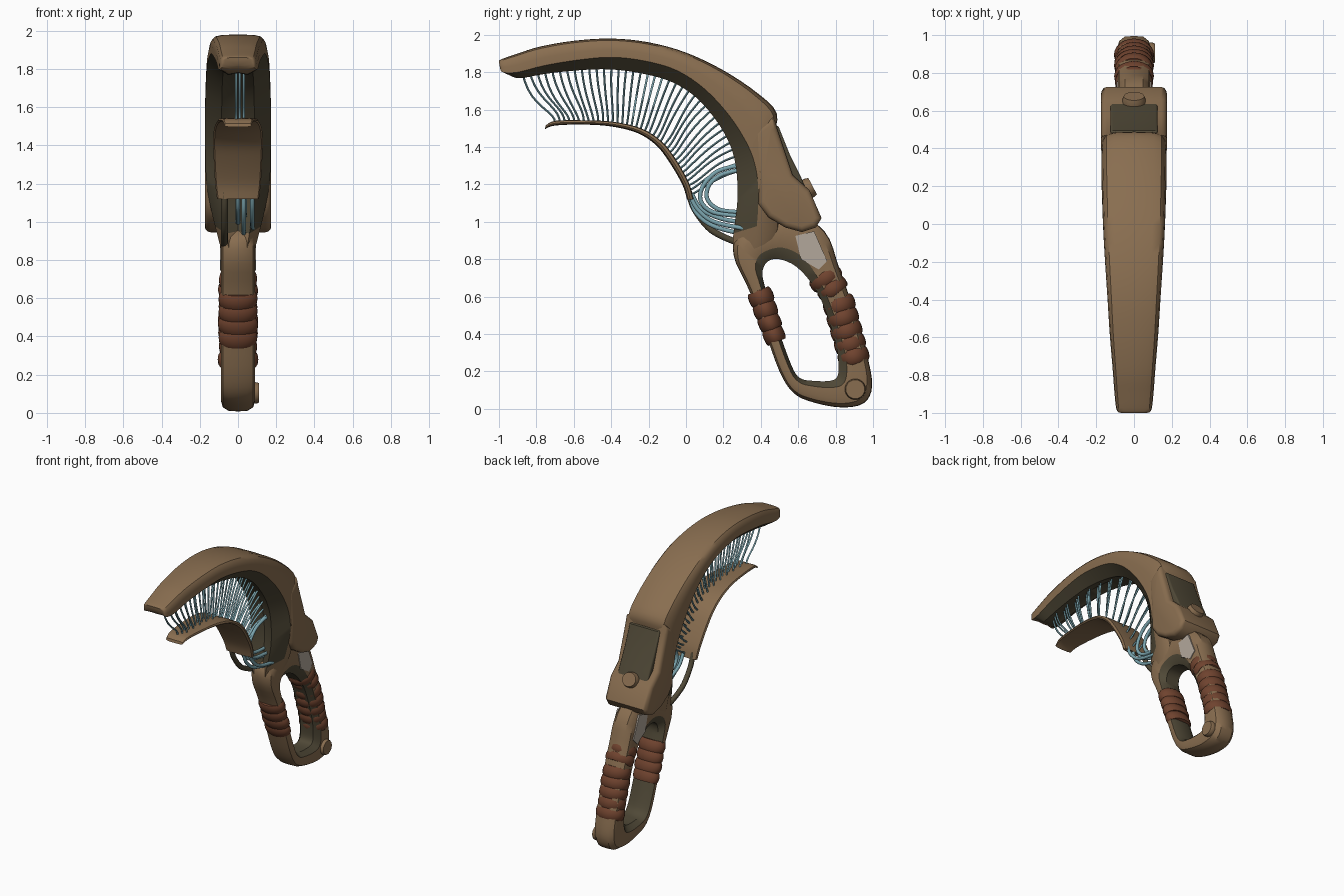
import bpy, bmesh, math, random
from mathutils import Vector

if "Cube" in bpy.data.objects:
    bpy.data.objects.remove(bpy.data.objects["Cube"])
random.seed(4)

def material(name, rgb):
    m = bpy.data.materials.new(name)
    m.diffuse_color = (*rgb, 1)
    m.use_nodes = True
    m.node_tree.nodes["Principled BSDF"].inputs["Base Color"].default_value = m.diffuse_color
    return m

BROWN = material("tan_brown", (0.25, 0.155, 0.08))
DARK = material("dark_olive", (0.08, 0.066, 0.038))
WRAP = material("leather_brown", (0.16, 0.056, 0.028))
TEAL = material("pale_teal", (0.2, 0.38, 0.43))
GREY = material("warm_grey", (0.45, 0.39, 0.33))

def add(name, bm, mats, angle=35):
    bmesh.ops.recalc_face_normals(bm, faces=bm.faces[:])
    me = bpy.data.meshes.new(name)
    bm.to_mesh(me)
    bm.free()
    for m in mats:
        me.materials.append(m)
    ob = bpy.data.objects.new(name, me)
    bpy.context.collection.objects.link(ob)
    bpy.ops.object.select_all(action='DESELECT')
    ob.select_set(True)
    bpy.context.view_layer.objects.active = ob
    bpy.ops.object.shade_smooth_by_angle(angle=math.radians(angle))
    return ob

def spline(pts, sub=4, closed=False):
    """Catmull-Rom through points of any dimension."""
    n, out = len(pts), []
    for i in range(n if closed else n - 1):
        p = [pts[k % n] if closed else pts[min(max(k, 0), n - 1)] for k in (i - 1, i, i + 1, i + 2)]
        for s in range(sub):
            t = s / sub
            out.append(tuple(0.5 * (2 * b + (c - a) * t + (2 * a - 5 * b + 4 * c - d) * t * t
                                    + (3 * b - a - 3 * c + d) * t ** 3) for a, b, c, d in zip(*p)))
    if not closed:
        out.append(tuple(pts[-1]))
    return out

def loft(name, stations, half, closed=False, dark=(), rule=lambda c: True):
    """Stations (outer y,z, edge y,z, inner y,z, half width); half section (x factor, depth 0..2)."""
    sec = half + [(-x, t) for x, t in half[-2:0:-1]]
    k, h = len(sec), len(half) - 1
    bm, rings = bmesh.new(), []
    for s in spline(stations, 4, closed):
        o, e, i, w = Vector(s[0:2]), Vector(s[2:4]), Vector(s[4:6]), s[6]
        ring = []
        for x, t in sec:
            p = o.lerp(e, t) if t <= 1 else e.lerp(i, t - 1)
            ring.append(bm.verts.new((x * w, p.x, p.y)))
        rings.append(ring)
    n = len(rings)
    for a in range(n if closed else n - 1):
        r, q = rings[a], rings[(a + 1) % n]
        for j in range(k):
            f = bm.faces.new((r[j], r[(j + 1) % k], q[(j + 1) % k], q[j]))
            band = j if j < h else k - 1 - j
            if band in dark and rule(f.calc_center_median()):
                f.material_index = 1
    if not closed:
        bm.faces.new(rings[0])
        bm.faces.new(rings[-1])
    return add(name, bm, [BROWN, DARK])

def slab(name, outline, hw, mat, bevel):
    """Side outline (y, z) extruded across x, with rounded edges."""
    bm = bmesh.new()
    f = bm.faces.new([bm.verts.new((-hw, y, z)) for y, z in outline])
    g = bmesh.ops.extrude_face_region(bm, geom=[f])
    bmesh.ops.translate(bm, vec=(2 * hw, 0, 0), verts=[v for v in g["geom"] if isinstance(v, bmesh.types.BMVert)])
    if bevel:
        rim = [e for e in bm.edges if abs(e.verts[0].co.x - e.verts[1].co.x) < 1e-5]
        bmesh.ops.bevel(bm, geom=rim, offset=bevel, segments=3, profile=0.5, affect='EDGES')
    return add(name, bm, [mat], 40)

def barrel(name, centre, axis, rx, ry, height, mat, soft=0.25, seg=24):
    """Short elliptical drum with rounded rims."""
    c, a = Vector(centre), Vector(axis).normalized()
    u = Vector((1, 0, 0)) if abs(a.x) < 0.5 else Vector((0, 0, 1))
    v = a.cross(u)
    bm, rings = bmesh.new(), []
    for r, t in ((1 - soft, -.5), (1 - soft * .25, -.32), (1, 0), (1 - soft * .25, .32), (1 - soft, .5)):
        rings.append([bm.verts.new(c + a * t * height + u * rx * r * math.cos(q * math.tau / seg)
                                   + v * ry * r * math.sin(q * math.tau / seg)) for q in range(seg)])
    for p, q in zip(rings, rings[1:]):
        for j in range(seg):
            bm.faces.new((p[j], p[(j + 1) % seg], q[(j + 1) % seg], q[j]))
    bm.faces.new(rings[0])
    bm.faces.new(rings[-1])
    return add(name, bm, [mat], 45)

def tubes(name, paths, radius, mat, seg=7):
    bm = bmesh.new()
    for path in paths:
        pts = [Vector(p) for p in path]
        rings = []
        for i, p in enumerate(pts):
            d = (pts[min(i + 1, len(pts) - 1)] - pts[max(i - 1, 0)]).normalized()
            u = Vector((1, 0, 0))
            v = d.cross(u).normalized()
            rings.append([bm.verts.new(p + radius * (u * math.cos(q * math.tau / seg)
                          + v * math.sin(q * math.tau / seg))) for q in range(seg)])
        for a, b in zip(rings, rings[1:]):
            for j in range(seg):
                bm.faces.new((a[j], a[(j + 1) % seg], b[(j + 1) % seg], b[j]))
        bm.faces.new(rings[0])
        bm.faces.new(rings[-1])
    return add(name, bm, [mat], 60)

# Curved upper arch with dark underside
arch = [(-1.0, 1.855, -.995, 1.825, -.985, 1.815, .07),
        (-.99, 1.868, -.98, 1.80, -.955, 1.79, .092),
        (-.90, 1.90, -.90, 1.80, -.89, 1.768, .103),
        (-.78, 1.937, -.76, 1.835, -.76, 1.79, .113),
        (-.60, 1.968, -.58, 1.865, -.58, 1.81, .128),
        (-.40, 1.98, -.40, 1.88, -.40, 1.815, .14),
        (-.20, 1.96, -.22, 1.86, -.22, 1.79, .152),
        (0, 1.905, -.05, 1.81, -.07, 1.745, .162),
        (.20, 1.81, .10, 1.71, .06, 1.66, .168),
        (.38, 1.69, .23, 1.57, .17, 1.53, .172),
        (.485, 1.58, .32, 1.43, .24, 1.40, .172),
        (.47, 1.43, .365, 1.32, .27, 1.27, .17),
        (.50, 1.22, .385, 1.20, .275, 1.12, .165),
        (.50, 1.08, .385, 1.06, .262, 1.0, .14),
        (.50, .95, .37, .90, .25, .88, .10),
        (.48, .88, .36, .82, .27, .79, .078)]
loft("upper_arch", arch, [(0, 0), (.6, .02), (.85, .1), (.96, .28), (1, .6), (1, 1), (.5, 2), (0, 1.65)],
     dark=(5, 6), rule=lambda c: c.y > -.93 and c.z > .95)

# Wide guard behind the arch, dark rear panel and knob
slab("guard", [(.36, 1.48), (.47, 1.565), (.487, 1.5), (.57, 1.25), (.66, 1.17), (.725, 1.02), (.695, .97),
               (.62, .945), (.53, .97), (.44, 1.025), (.385, 1.1), (.385, 1.25)], .174, BROWN, .03)
slab("rear_panel", [(.45, 1.53), (.495, 1.51), (.555, 1.36), (.61, 1.25), (.645, 1.17), (.6, 1.12), (.45, 1.25)],
     .125, DARK, .012)
barrel("rear_knob", (0, .637, 1.17), (0, .885, .466), .062, .056, .09, BROWN, .12)

# Handle loop with dark inner edge
loop = [((.255, .82), (.41, .74)), ((.335, .64), (.42, .66)), ((.42, .42), (.485, .45)), ((.50, .20), (.565, .23)),
        ((.575, .085), (.61, .165)), ((.68, .035), (.68, .15)), ((.83, .008), (.77, .15)), ((.95, .03), (.81, .175)),
        ((.995, .12), (.815, .25)), ((.97, .28), (.80, .35)), ((.90, .52), (.74, .54)), ((.82, .75), (.68, .66)),
        ((.74, .95), (.59, .76)), ((.55, 1.05), (.50, .80)), ((.29, .95), (.44, .79))]
loft("handle_loop", [(*o, (o[0] + i[0]) / 2, (o[1] + i[1]) / 2, *i, .088) for o, i in loop],
     [(0, 0), (.55, .03), (.9, .3), (1, .7), (1, 1.5), (.6, 2), (0, 2)], True, (4, 5))
slab("side_window", [(.585, .925), (.685, .95), (.755, .79), (.71, .745), (.615, .80)], .093, GREY, 0)
barrel("pommel_button", (.085, .905, .105), (1, 0, 0), .056, .056, .05, BROWN, .1)

# Leather wraps on both legs
def wraps(name, a, b, count, r0, r1):
    a, b = Vector((0, *a)), Vector((0, *b))
    d = b - a
    for i in range(count):
        t = (i + .5) / count
        tilt = Vector((random.uniform(-.06, .06), random.uniform(-.02, .06) + .08, 0))
        barrel(f"{name}_{i + 1}", a + d * t, d.normalized() + tilt, .103 + random.uniform(-.004, .004),
               r0 + (r1 - r0) * t, d.length / count * 1.12, WRAP, .14)

wraps("front_wrap", (.39, .63), (.482, .36), 4, .07, .057)
wraps("upper_rear_wrap", (.73, .725), (.80, .615), 2, .098, .082)
wraps("lower_rear_wrap", (.81, .59), (.905, .245), 5, .088, .085)

# Lower jaw plate
low = [(-.755, 1.495), (-.70, 1.515), (-.55, 1.52), (-.40, 1.51), (-.26, 1.475), (-.16, 1.41), (-.09, 1.32),
       (-.02, 1.2), (.005, 1.12)]
top = [(-.75, 1.515), (-.70, 1.54), (-.55, 1.543), (-.39, 1.535), (-.24, 1.50), (-.13, 1.43), (-.055, 1.335),
       (.015, 1.21), (.04, 1.12)]
wid = [.07, .08, .095, .11, .125, .13, .127, .12, .11]
loft("lower_jaw", [(*o, (o[0] + i[0]) / 2, (o[1] + i[1]) / 2, *i, w) for o, i, w in zip(low, top, wid)],
     [(0, 0), (.6, .1), (.94, .4), (1, 1), (.95, 1.8), (.6, 2), (0, 1.9)])

# Fine strands between arch and jaw
def sample(path, t):
    path = [Vector(p) for p in spline(path, 6)]
    lens = [(b - a).length for a, b in zip(path, path[1:])]
    d = t * sum(lens)
    for a, b, l in zip(path, path[1:], lens):
        if d <= l:
            break
        d -= l
    return a.lerp(b, min(d / l, 1)), (b - a).normalized()

inner = [(-.87, 1.772)] + [s[4:6] for s in arch[3:12]]
seat = top[1:] 
strands, N = [], 37
for i in range(N):
    t = i / (N - 1)
    p, d = sample(inner, t)
    q, e = sample(seat, t * .97)
    n, m = Vector((d.y, -d.x)), Vector((-e.y, e.x))
    if n.dot(q - p) < 0:
        n = -n
    if m.dot(p - q) < 0:
        m = -m
    L = (q - p).length
    a, b = p + n * L * random.uniform(.4, .6), q + m * L * random.uniform(.1, .3)
    p, q = p - n * .035, q - m * .01
    x = (i % 3 - 1) * .02 + .01
    path = []
    for s in range(11):
        u = s / 10
        c = p * (1 - u) ** 3 + a * 3 * u * (1 - u) ** 2 + b * 3 * u * u * (1 - u) + q * u ** 3
        path.append((x, c.x, c.y))
    strands.append(path)
tubes("strands", strands, .0065, TEAL, 6)

# Thick cables and the dark support rod at the jaw hinge
def cable(x, pts):
    return [(x, *p) for p in spline(pts, 6)]

tubes("cables", [
    cable(.035, [(.30, 1.30), (.25, 1.295), (.16, 1.265), (.09, 1.19), (.08, 1.11), (.15, 1.05), (.31, 1.03)]),
    cable(.0, [(.30, 1.275), (.25, 1.27), (.175, 1.245), (.12, 1.19), (.115, 1.12), (.18, 1.065), (.31, 1.05)]),
    cable(.075, [(.02, 1.15), (.06, 1.07), (.15, 1.0), (.31, .965)]),
    cable(.03, [(.02, 1.15), (.05, 1.055), (.14, .98), (.30, .935)]),
    cable(.0, [(.03, 1.15), (.08, 1.07), (.18, 1.02), (.31, .995)])], .012, TEAL, 10)
tubes("support_rod", [cable(-.07, [(.015, 1.16), (.045, 1.07), (.12, .97), (.20, .92), (.30, .88)])], .018, DARK, 10)
